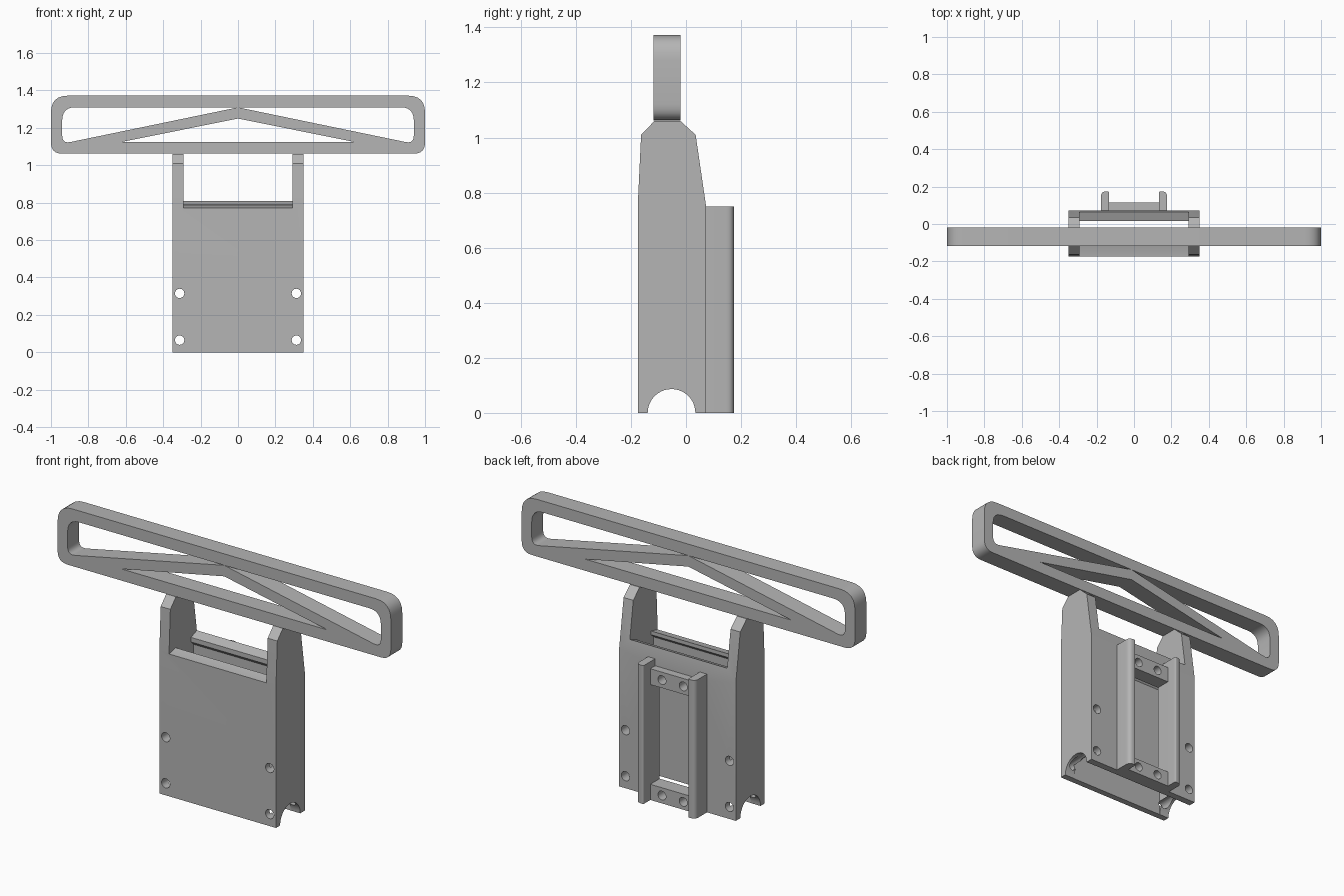
import bpy, bmesh, math
from mathutils import Vector

old = bpy.data.objects.get("Cube")
if old:
    bpy.data.objects.remove(old, do_unlink=True)

grey = bpy.data.materials.new("plain_grey")
grey.use_nodes = True
COLOR = (0.46, 0.46, 0.46, 1)
grey.diffuse_color = COLOR
grey.node_tree.nodes["Principled BSDF"].inputs["Base Color"].default_value = COLOR

# Maps a profile point (u, v) and an extrusion depth d to space
AXES = {
    "x": lambda u, v, d: (d, u, v),
    "y": lambda u, v, d: (u, d, v),
    "z": lambda u, v, d: (u, v, d),
}


def prism(name, profile, axis, start, end):
    """Extrude a closed 2D profile along an axis."""
    place = AXES[axis]
    bm = bmesh.new()
    a = [bm.verts.new(place(u, v, start)) for u, v in profile]
    b = [bm.verts.new(place(u, v, end)) for u, v in profile]
    bm.faces.new(a)
    bm.faces.new(b)
    for i in range(len(a)):
        j = (i + 1) % len(a)
        bm.faces.new((a[i], a[j], b[j], b[i]))
    bmesh.ops.recalc_face_normals(bm, faces=bm.faces)
    mesh = bpy.data.meshes.new(name)
    bm.to_mesh(mesh)
    bm.free()
    mesh.materials.append(grey)
    obj = bpy.data.objects.new(name, mesh)
    bpy.context.collection.objects.link(obj)
    return obj


def rect(u0, v0, u1, v1):
    return [(u0, v0), (u1, v0), (u1, v1), (u0, v1)]


def circle(u, v, r, n=24):
    return [(u + r * math.cos(math.tau * i / n), v + r * math.sin(math.tau * i / n))
            for i in range(n)]


def mirrored(profile):
    return [(-u, v) for u, v in profile]


def rounded(corners, steps=6):
    """Soften each (u, v, radius) corner with a short curve."""
    out = []
    for i, (u, v, r) in enumerate(corners):
        p = Vector((u, v))
        if r == 0:
            out.append((u, v))
            continue
        before = Vector(corners[i - 1][:2])
        after = Vector(corners[(i + 1) % len(corners)][:2])
        s = p + (before - p).normalized() * r
        e = p + (after - p).normalized() * r
        for k in range(steps + 1):
            t = k / steps
            out.append(tuple(s * (1 - t) ** 2 + p * 2 * t * (1 - t) + e * t * t))
    return out


def cut(obj, cutters):
    """Subtract each cutter, then discard it."""
    bpy.context.view_layer.objects.active = obj
    for c in cutters:
        c.hide_render = True
        mod = obj.modifiers.new("cut", "BOOLEAN")
        mod.operation = "DIFFERENCE"
        mod.solver = "EXACT"
        mod.object = c
        bpy.ops.object.modifier_apply(modifier=mod.name)
        bpy.data.objects.remove(c, do_unlink=True)


def smooth(obj):
    bpy.ops.object.select_all(action="DESELECT")
    obj.select_set(True)
    bpy.context.view_layer.objects.active = obj
    bpy.ops.object.shade_smooth_by_angle(angle=math.radians(30))


# Housing: side profile with two tall arms and an arch at the foot
ARCH_Y, ARCH_R = -0.0525, 0.0865
arch = [(ARCH_Y + ARCH_R * math.cos(math.pi * i / 20), ARCH_R * math.sin(math.pi * i / 20))
        for i in range(21)]
side = [(-0.174, 0), (-0.174, 0.78), (-0.163, 1.01), (-0.115, 1.06), (-0.02, 1.06),
        (0.035, 1.01), (0.073, 0.75), (0.073, 0)]
housing = prism("housing", side + arch, "x", -0.35, 0.35)

# Hollow inside with inward lips at the top of the front and back walls
cavity = [(-0.14, -0.1), (-0.14, 0.745), (-0.118, 0.765), (-0.118, 0.785), (-0.172, 0.772),
          (-0.3, 0.772), (-0.3, 1.2), (0.3, 1.2), (0.3, 0.81), (0.066, 0.81),
          (0.015, 0.79), (0.015, 0.765), (0.035, 0.745), (0.035, -0.1)]
cutters = [prism("cavity_cutter", cavity, "x", -0.292, 0.292)]

# Back window and screw holes
cutters.append(prism("window_cutter", rect(-0.134, 0.085, 0.134, 0.626), "y", 0, 0.2))
for x in (-0.312, 0.312):
    for z in (0.065, 0.315):
        cutters.append(prism("hole_cutter", circle(x, z, 0.025), "y", -0.3, 0.3))
BRIDGES = {"lower_bridge": (0, 0.085), "upper_bridge": (0.626, 0.712)}


def bridge_holes(low, high):
    return [prism("hole_cutter", circle(x, (low + high) / 2, 0.024), "y", 0, 0.2)
            for x in (-0.064, 0.064)]


for low, high in BRIDGES.values():
    cutters += bridge_holes(low, high)
cut(housing, cutters)
smooth(housing)

# Bridges between the back rails
for name, (low, high) in BRIDGES.items():
    bridge = prism(name, rect(-0.134, low, 0.134, high), "y", 0.073, 0.115)
    cut(bridge, bridge_holes(low, high))
    smooth(bridge)

# Back rails with a rounded outer edge
rail = rounded([(0.134, 0.073, 0), (0.177, 0.073, 0), (0.177, 0.174, 0.028),
                (0.134, 0.174, 0.008)])
smooth(prism("left_rail", rail, "z", 0, 0.75))
smooth(prism("right_rail", mirrored(rail), "z", 0, 0.75))

# Crossbar frame with a chevron brace
outer = rounded([(-1, 1.062, 0.06), (1, 1.062, 0.06), (1, 1.372, 0.09), (-1, 1.372, 0.09)])
crossbar = prism("crossbar", outer, "y", -0.118, -0.02)
upper = rounded([(-0.94, 1.115, 0.045), (-0.003, 1.309, 0), (-0.003, 1.31, 0),
                 (-0.94, 1.31, 0.07)])
lower = [(-0.62, 1.125), (0.62, 1.125), (0, 1.25)]
cut(crossbar, [prism("void_cutter", p, "y", -0.3, 0.3)
               for p in (upper, mirrored(upper), lower)])
smooth(crossbar)
